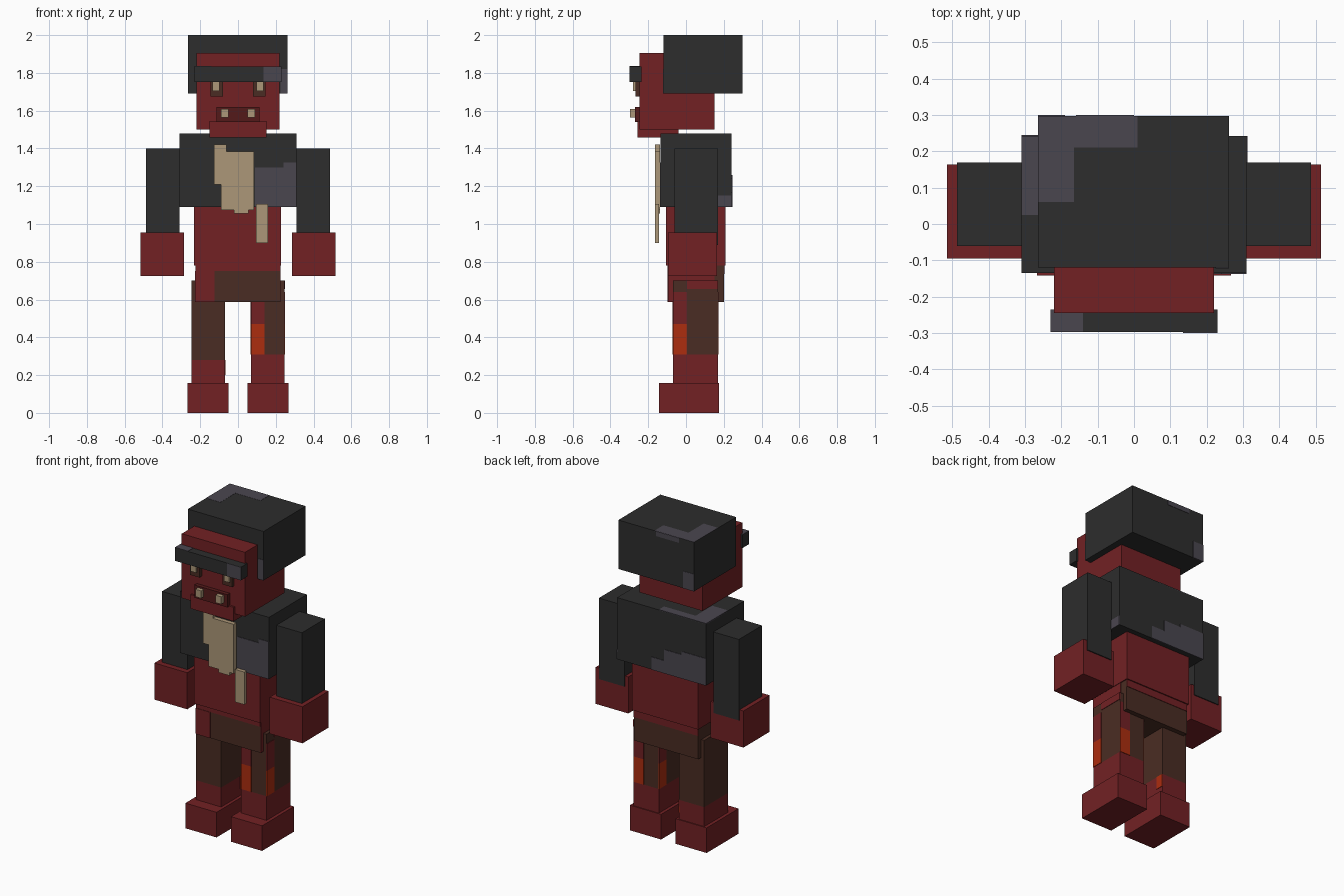
import bpy, bmesh

if "Cube" in bpy.data.objects:
    bpy.data.objects.remove(bpy.data.objects["Cube"])


def lin(c):
    c /= 255
    return c / 12.92 if c <= 0.04045 else ((c + 0.055) / 1.055) ** 2.4


def material(name, r, g, b):
    m = bpy.data.materials.new(name)
    m.diffuse_color = (lin(r), lin(g), lin(b), 1)
    m.use_nodes = True
    m.node_tree.nodes["Principled BSDF"].inputs["Base Color"].default_value = m.diffuse_color
    return m


RED = material("skin red", 114, 33, 36)
BLACK = material("charcoal", 45, 45, 45)
GREY = material("slate grey", 74, 70, 79)
TAN = material("tan", 172, 151, 120)
BROWN = material("dark brown", 74, 44, 35)
ORANGE = material("burnt orange", 172, 45, 15)
DARK = material("mouth maroon", 84, 26, 26)


def finish(name, bm, mat):
    bmesh.ops.recalc_face_normals(bm, faces=bm.faces)
    me = bpy.data.meshes.new(name)
    bm.to_mesh(me)
    bm.free()
    me.materials.append(mat)
    ob = bpy.data.objects.new(name, me)
    bpy.context.collection.objects.link(ob)
    return ob


def box(name, mat, x, y, z):
    bm = bmesh.new()
    bmesh.ops.create_cube(bm, size=1)
    for v in bm.verts:
        v.co = [r[0] if c < 0 else r[1] for c, r in zip(v.co, (x, y, z))]
    return finish(name, bm, mat)


def plate(name, mat, axis, at, a, b):
    """Thin painted patch on the plane axis=at; a, b are the other two ranges."""
    r = [a, b]
    r.insert("xyz".index(axis), (at - 0.003, at + 0.003))
    return box(name, mat, *r)


# Head, jaw and hair
box("head", RED, (-.22, .22), (-.245, .15), (1.5, 1.905))
box("jaw", RED, (-.15, .15), (-.257, -.04), (1.457, 1.545))
box("mouth", DARK, (-.115, .115), (-.27, -.24), (1.54, 1.62))
box("hair", BLACK, (-.265, .262), (-.12, .298), (1.692, 2.0))
box("brow", BLACK, (-.23, .23), (-.298, -.235), (1.752, 1.835))
for s, side in ((-1, "left"), (1, "right")):
    def mx(a, b):
        return tuple(sorted((s * a, s * b)))
    box(side + "_eye_socket", BROWN, mx(.08, .145), (-.268, -.24), (1.675, 1.755))
    box(side + "_eye", TAN, mx(.097, .135), (-.28, -.25), (1.705, 1.755))
    box(side + "_tusk", TAN, mx(.05, .09), (-.296, -.26), (1.563, 1.61))

# Hair and brow patches
plate("hair_patch_top_back", GREY, "z", 1.998, (-.265, .01), (.21, .298))
plate("hair_patch_top_side", GREY, "z", 1.998, (-.265, -.165), (.06, .21))
plate("hair_patch_back_top", GREY, "y", .297, (-.16, .0), (1.97, 2.0))
plate("hair_patch_back_low", GREY, "y", .297, (-.265, -.19), (1.692, 1.8))
plate("hair_patch_front", GREY, "y", -.119, (.225, .262), (1.692, 1.82))
plate("brow_patch_front", GREY, "y", -.297, (.135, .23), (1.752, 1.835))
plate("brow_patch_top", GREY, "z", 1.834, (-.23, -.14), (-.298, -.235))

# Jacket and patches
box("jacket", BLACK, (-.31, .31), (-.135, .242), (1.09, 1.478))
plate("jacket_patch_front", GREY, "y", -.135, (.09, .24), (1.09, 1.3))
plate("jacket_patch_front_edge", GREY, "y", -.135, (.24, .31), (1.09, 1.325))
plate("jacket_patch_back", GREY, "y", .242, (-.14, .07), (1.09, 1.17))
plate("jacket_patch_back_mid", GREY, "y", .242, (-.14, -.02), (1.17, 1.24))
plate("jacket_patch_back_edge", GREY, "y", .242, (-.31, -.14), (1.09, 1.26))
plate("jacket_patch_side", GREY, "x", .31, (.17, .242), (1.09, 1.15))
plate("jacket_patch_top", GREY, "z", 1.477, (-.31, .02), (.19, .242))
plate("jacket_patch_top_side", GREY, "z", 1.477, (-.31, -.2), (.025, .19))

# Torn cloth on the chest, extruded from its outline
outline = [(-.127, 1.42), (-.06, 1.42), (-.06, 1.385), (.085, 1.385), (.085, 1.075),
           (.055, 1.075), (.055, 1.055), (-.02, 1.055), (-.02, 1.075), (-.09, 1.075),
           (-.09, 1.21), (-.127, 1.21)]
bm = bmesh.new()
face = bm.faces.new([bm.verts.new((x, -.165, z)) for x, z in outline])
ext = bmesh.ops.extrude_face_region(bm, geom=[face])
bmesh.ops.translate(bm, vec=(0, .027, 0),
                    verts=[v for v in ext["geom"] if isinstance(v, bmesh.types.BMVert)])
finish("chest_cloth", bm, TAN)
box("cloth_strip", TAN, (.095, .16), (-.165, -.142), (.9, 1.105))

# Belly and waist
box("belly", RED, (-.232, .228), (-.105, .21), (.78, 1.1))
box("waist", BROWN, (-.225, .222), (-.095, .2), (.587, .785))
plate("waist_red_front", RED, "y", -.095, (-.225, -.125), (.587, .75))
plate("waist_red_front_top", RED, "y", -.095, (-.225, .222), (.752, .782))
plate("waist_red_back_top", RED, "y", .2, (-.225, .222), (.735, .782))
plate("waist_red_side", RED, "x", .222, (-.095, .15), (.587, .782))
plate("waist_red_side_left", RED, "x", -.225, (-.095, -.03), (.587, .75))

# Limbs
for s, side in ((-1, "left"), (1, "right")):
    def mx(a, b):
        return tuple(sorted((s * a, s * b)))
    knee = .31 if s > 0 else .28
    box(side + "_sleeve", BLACK, mx(.309, .487), (-.06, .17), (.89, 1.4))
    box(side + "_hand", RED, mx(.287, .515), (-.095, .164), (.725, .955))
    box(side + "_trouser_leg", BROWN, mx(.07, .246), (-.068, .17), (knee, .7))
    box(side + "_shin", RED, mx(.07, .246), (-.068, .17), (.15, knee))
    box(side + "_foot", RED, mx(.05, .267), (-.142, .176), (0, .158))

# Worn patches on the right trouser leg
plate("leg_front_orange", ORANGE, "y", -.068, (.07, .14), (.31, .47))
plate("leg_front_red", RED, "y", -.068, (.07, .14), (.47, .59))
plate("leg_side_orange", ORANGE, "x", .246, (-.068, .005), (.31, .47))
plate("leg_side_red", RED, "x", .246, (-.068, .005), (.47, .64))
plate("leg_side_red_top", RED, "x", .246, (.005, .17), (.655, .7))
plate("leg_back_orange", ORANGE, "y", .17, (.175, .246), (.31, .47))
plate("leg_back_red", RED, "y", .17, (.175, .246), (.47, .64))
plate("leg_inner_orange", ORANGE, "x", .07, (.1, .17), (.31, .47))
plate("leg_inner_red", RED, "x", .07, (.1, .17), (.47, .6))
plate("left_leg_inner_orange", ORANGE, "x", -.07, (.12, .17), (.2, .28))
